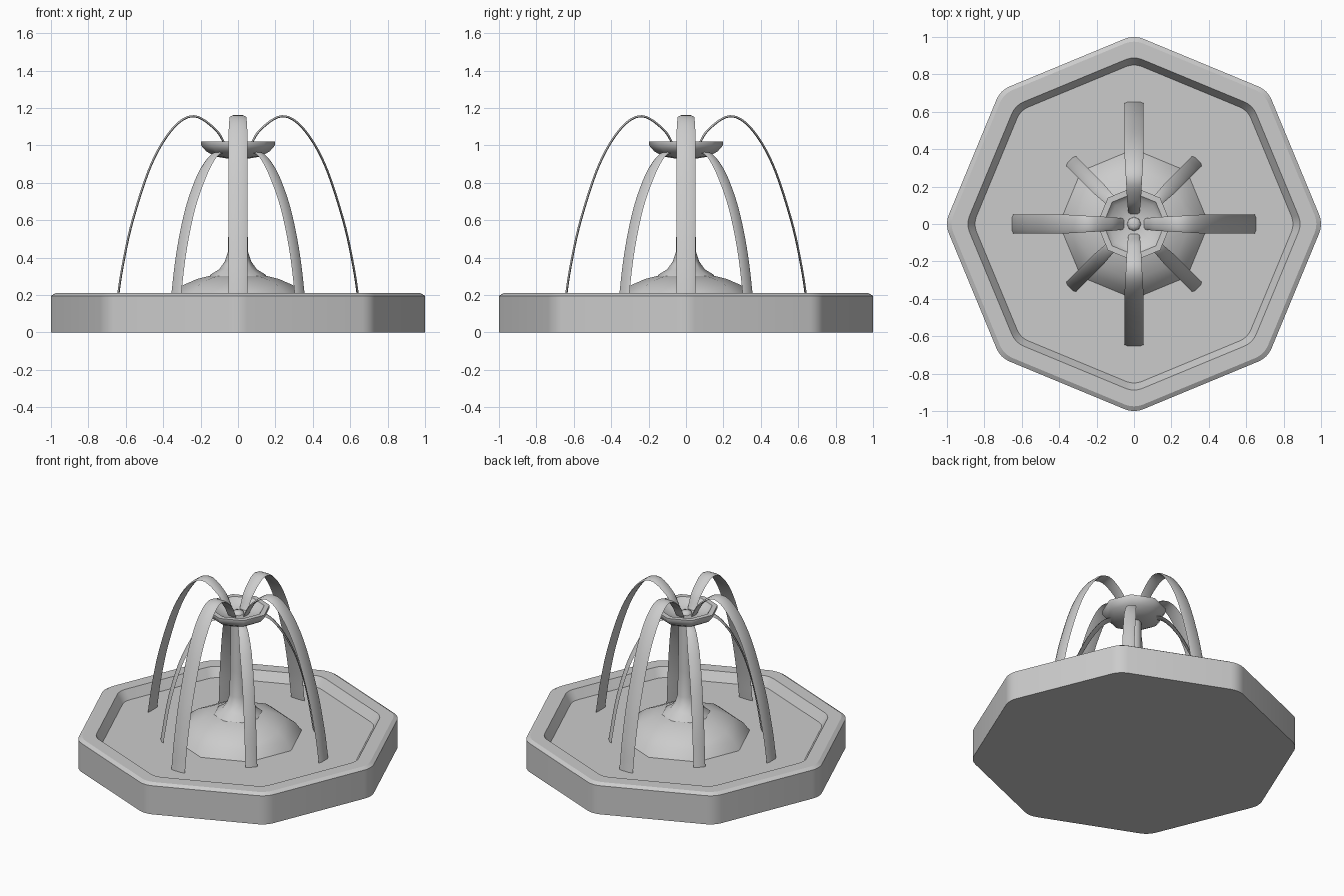
import bpy, bmesh, math
from mathutils import Vector

cube = bpy.data.objects.get("Cube")
if cube:
    bpy.data.objects.remove(cube, do_unlink=True)

stone = bpy.data.materials.new("grey_stone")
stone.use_nodes = True
GREY = (0.6, 0.6, 0.6, 1)
stone.diffuse_color = GREY
stone.node_tree.nodes["Principled BSDF"].inputs["Base Color"].default_value = GREY


def loft(name, rings, smooth_angle):
    """Skin a list of closed rings and cap both ends."""
    bm = bmesh.new()
    loops = [[bm.verts.new(p) for p in ring] for ring in rings]
    n = len(loops[0])
    for a, b in zip(loops, loops[1:]):
        for i in range(n):
            j = (i + 1) % n
            bm.faces.new((a[i], a[j], b[j], b[i]))
    bm.faces.new(loops[0][::-1])
    bm.faces.new(loops[-1])
    bmesh.ops.recalc_face_normals(bm, faces=bm.faces)
    mesh = bpy.data.meshes.new(name)
    bm.to_mesh(mesh)
    bm.free()
    obj = bpy.data.objects.new(name, mesh)
    bpy.context.collection.objects.link(obj)
    mesh.materials.append(stone)
    bpy.ops.object.select_all(action='DESELECT')
    obj.select_set(True)
    bpy.context.view_layer.objects.active = obj
    bpy.ops.object.shade_smooth_by_angle(angle=math.radians(smooth_angle))
    return obj


def octagon(r, z, fillet=0.0, steps=1):
    """Octagon with corners on the axes, optionally rounded."""
    ring = []
    for k in range(8):
        a = k * math.pi / 4
        for s in range(steps):
            b = a + (s / (steps - 1) - 0.5) * math.pi / 4 if steps > 1 else a
            ring.append(((r - fillet) * math.cos(a) + fillet * math.cos(b),
                         (r - fillet) * math.sin(a) + fillet * math.sin(b), z))
    return ring


def turned(name, profile, smooth_angle):
    return loft(name, [octagon(r, z) for r, z in profile], smooth_angle)


# Basin with chamfered rim and recessed floor
FLOOR = 0.15
basin = [(1, 0), (1, 0.195), (0.975, 0.21), (0.888, 0.21), (0.85, FLOOR)]
loft("basin", [octagon(r, z, 0.13 * r, 5) for r, z in basin], 30)

# Mound, flared column and upper bowl
turned("mound", [(0.4, FLOOR), (0.36, 0.205), (0.3, 0.25), (0.22, 0.285),
                 (0.14, 0.305), (0.05, 0.31)], 60)
turned("column", [(0.16, 0.29), (0.145, 0.31), (0.1, 0.338), (0.07, 0.38),
                  (0.054, 0.43), (0.05, 0.6), (0.045, 0.95)], 60)
turned("bowl", [(0.06, 0.93), (0.12, 0.94), (0.17, 0.968), (0.198, 1.0),
                (0.198, 1.02), (0.165, 1.02), (0.14, 0.99), (0.04, 0.98)], 50)
turned("nozzle", [(0.04, 0.97), (0.035, 0.992), (0.015, 1.0)], 60)


def smooth_path(points, steps=6):
    """Catmull-Rom curve through the given (radius, height) points."""
    p = [Vector(q) for q in points]
    p = [2 * p[0] - p[1]] + p + [2 * p[-1] - p[-2]]
    out = []
    for a, b, c, d in zip(p, p[1:], p[2:], p[3:]):
        for i in range(steps):
            t = i / steps
            out.append(b + 0.5 * t * (c - a + t * (2 * a - 5 * b + 4 * c - d
                       + t * (3 * (b - c) + d - a))))
    return out + [p[-2]]


def water_jet(name, points, width, start_width, thick, angle):
    """Thin ribbon with a slightly domed section, swept along an arc."""
    path = smooth_path(points)
    rings = []
    for i, q in enumerate(path):
        tangent = (path[min(i + 1, len(path) - 1)] - path[max(i - 1, 0)]).normalized()
        normal = Vector((-tangent.y, tangent.x))
        w = start_width + (width - start_width) * min(1, 2.2 * i / len(path))
        ring = []
        for side, lift in ((-1, 0), (-0.6, 1), (0.6, 1), (1, 0), (0.6, -0.4), (-0.6, -0.4)):
            at = q + normal * lift * thick * 0.6
            x, y = at.x, side * w / 2
            ring.append((x * math.cos(angle) - y * math.sin(angle),
                         x * math.sin(angle) + y * math.cos(angle), at.y))
        rings.append(ring)
    return loft(name, rings, 50)


# Four tall jets from the bowl, four short jets from beneath it
TALL = [(0.06, 0.98), (0.12, 1.08), (0.235, 1.153), (0.345, 1.09),
        (0.46, 0.9), (0.56, 0.6), (0.615, 0.35), (0.645, FLOOR)]
SHORT = [(0.09, 0.95), (0.16, 0.955), (0.22, 0.91), (0.29, 0.81),
         (0.365, 0.65), (0.43, 0.42), (0.475, FLOOR)]
for k in range(4):
    a = k * math.pi / 2
    water_jet(f"tall_jet_{k + 1}", TALL, 0.102, 0.06, 0.014, a)
    water_jet(f"short_jet_{k + 1}", SHORT, 0.075, 0.045, 0.012, a + math.pi / 4)
